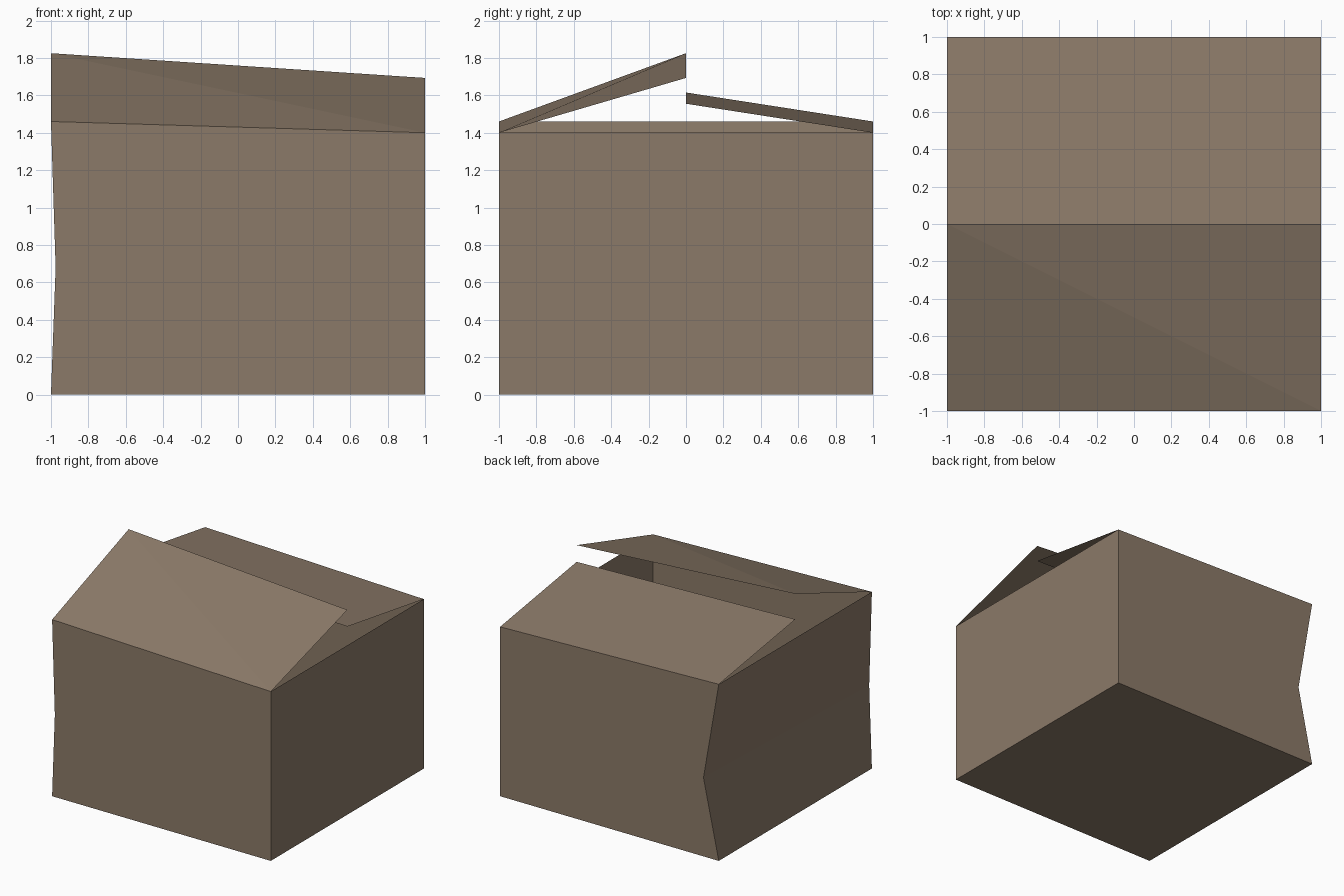
import bpy, bmesh

if "Cube" in bpy.data.objects:
    bpy.data.objects.remove(bpy.data.objects["Cube"])

# One flat cardboard colour
card = bpy.data.materials.new("cardboard brown")
card.diffuse_color = (0.26, 0.195, 0.14, 1)
card.use_nodes = True
card.node_tree.nodes["Principled BSDF"].inputs["Base Color"].default_value = card.diffuse_color


def sheet(name, verts, faces):
    """Make a thin cardboard part from a few corner points."""
    bm = bmesh.new()
    vs = [bm.verts.new(v) for v in verts]
    for f in faces:
        bm.faces.new([vs[i] for i in f])
    me = bpy.data.meshes.new(name)
    bm.to_mesh(me)
    bm.free()
    me.materials.append(card)
    ob = bpy.data.objects.new(name, me)
    bpy.context.collection.objects.link(ob)
    return ob


HL, HR = 1.46, 1.40  # rim height at the left and right walls

# Open box: floor and four walls, the left wall creased inwards
sheet("box_body", [
    (-1, -1, 0), (1, -1, 0), (1, 1, 0), (-1, 1, 0),
    (-1, -1, HL), (1, -1, HR), (1, 1, HR), (-1, 1, HL),
    (-0.975, -1, 0.68), (-0.86, 1, 0.65),
], [
    (3, 2, 1, 0),            # floor
    (0, 1, 5, 4, 8),         # front wall
    (1, 2, 6, 5),            # right wall
    (2, 3, 9, 7, 6),         # back wall
    (3, 0, 8, 9),            # left wall, below the crease
    (9, 8, 4, 7),            # left wall, above the crease
])

# Front flap, raised and slightly twisted
sheet("front_flap", [
    (-1, -1, HL), (1, -1, HR), (1, 0, 1.693), (-1, 0, 1.825),
], [(0, 1, 3), (1, 2, 3)])

# Back flap, lying lower
sheet("back_flap", [
    (1, 1, HR), (-1, 1, HL), (-1, 0, 1.615), (1, 0, 1.555),
], [(0, 1, 2, 3)])
